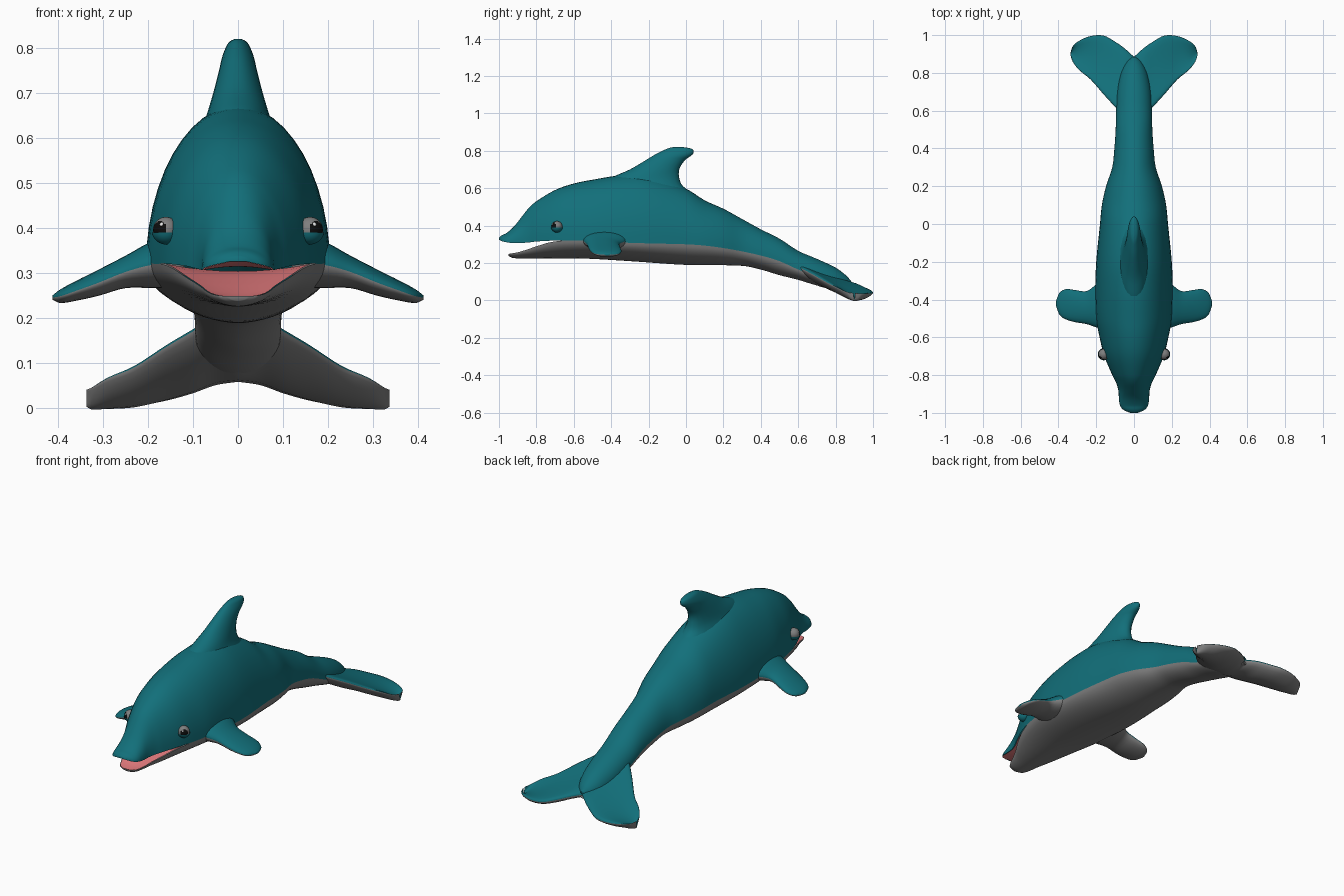
import bpy, bmesh, math
from mathutils import Vector

if "Cube" in bpy.data.objects:
    bpy.data.objects.remove(bpy.data.objects["Cube"])


def material(name, rgb):
    m = bpy.data.materials.new(name)
    m.diffuse_color = (*rgb, 1)
    m.use_nodes = True
    m.node_tree.nodes["Principled BSDF"].inputs["Base Color"].default_value = m.diffuse_color
    return m


TEAL = material("teal skin", (0.006, 0.16, 0.195))
GREY = material("grey belly", (0.21, 0.21, 0.21))
PINK = material("pink mouth", (0.78, 0.2, 0.21))
BLACK = material("black pupil", (0.004, 0.004, 0.004))
WHITE = material("white glint", (0.9, 0.9, 0.9))


def sample(table, u):
    """Smooth (cubic) lookup of the table columns at first-column value u."""
    n = len(table)
    i = max(0, min(n - 2, sum(r[0] <= u for r in table) - 1))
    a, b = table[i], table[i + 1]
    h = b[0] - a[0]
    s = min(1, max(0, (u - a[0]) / h))

    def slope(k, c):
        p, q = table[max(k - 1, 0)], table[min(k + 1, n - 1)]
        return (q[c] - p[c]) / (q[0] - p[0])
    out = []
    for c in range(1, len(a)):
        out.append((2*s**3 - 3*s*s + 1) * a[c] + (s**3 - 2*s*s + s) * h * slope(i, c)
                   + (3*s*s - 2*s**3) * b[c] + (s**3 - s*s) * h * slope(i + 1, c))
    return out


def dense(table, k=4):
    us = []
    for a, b in zip(table, table[1:]):
        us += [a[0] + (b[0] - a[0]) * j / k for j in range(k)]
    return us + [table[-1][0]]


def finish(name, bm, mats, mirror=False):
    me = bpy.data.meshes.new(name)
    bm.to_mesh(me)
    bm.free()
    for m in mats:
        me.materials.append(m)
    for p in me.polygons:
        p.use_smooth = True
    ob = bpy.data.objects.new(name, me)
    bpy.context.collection.objects.link(ob)
    if mirror:
        ob.modifiers.new("mirror", 'MIRROR').use_axis[0] = True
    return ob


def loft(name, rings, mats, closed=False, mirror=False, caps=(0, -1)):
    bm = bmesh.new()
    vs = [[bm.verts.new(p) for p in r] for r in rings]
    n = len(rings[0])
    for a, b in zip(vs, vs[1:]):
        for j in range(n if closed else n - 1):
            k = (j + 1) % n
            f = bm.faces.new((a[j], b[j], b[k], a[k]))
            # upper half of a closed ring takes the first colour, lower the second
            f.material_index = int(len(mats) > 1 and j >= n // 2)
    for c in caps:
        bm.faces.new(vs[c])
    if closed:
        bmesh.ops.recalc_face_normals(bm, faces=bm.faces)
    return finish(name, bm, mats, mirror)


# Body tables: y, half width, top height, colour seam height
BACK = [(-1, .02, .335, .325), (-.985, .055, .348, .317), (-.96, .074, .36, .311),
        (-.92, .08, .395, .306), (-.88, .083, .445, .307), (-.84, .095, .495, .31),
        (-.8, .115, .53, .315), (-.7, .157, .59, .32), (-.6, .182, .625, .32),
        (-.5, .2, .645, .32), (-.35, .205, .668, .31), (-.2, .2, .665, .305),
        (0, .18, .597, .3), (.1, .17, .535, .293), (.2, .148, .49, .28),
        (.3, .115, .435, .262), (.4, .104, .38, .24), (.5, .097, .33, .21),
        (.6, .095, .265, .165), (.7, .09, .222, .13), (.8, .07, .175, .1),
        (.86, .04, .13, .085), (.885, .012, .1, .08)]
w0, _, z0 = sample(BACK, -.66)
# Lower jaw: y, half width, lip height
JAW = [(-.95, .02, .248), (-.94, .045, .25), (-.9, .066, .257), (-.85, .086, .272),
       (-.8, .113, .289), (-.73, .145, .31), (-.66, w0, z0)]
# Underside: y, lowest height
KEEL = [(-.95, .238), (-.93, .228), (-.9, .225), (-.6, .225), (-.5, .222), (-.3, .21),
        (0, .19), (.3, .185), (.4, .165), (.5, .135), (.6, .11), (.7, .08), (.8, .062),
        (.885, .065)]
N = 24

# Back and upper beak
rings = []
for y in dense(BACK):
    w, zt, zb = sample(BACK, y)
    rings.append([(w * math.cos(math.pi*j/N), y, zb + (zt - zb) * math.sin(math.pi*j/N))
                  for j in range(N + 1)])
loft("back", rings, [TEAL])

# Belly and lower jaw
rings = []
for y in dense(JAW)[:-1] + [u for u in dense(BACK) if u >= -.66]:
    if y < -.66:
        w, zl = sample(JAW, y)
    else:
        w, _, zl = sample(BACK, y)
    zk = sample(KEEL, y)[0]
    ring = []
    for j in range(N + 1):
        c, s = math.cos(math.pi*j/N), math.sin(math.pi*j/N)
        ring.append((-w * math.copysign(abs(c)**1.15, c), y, zl - (zl - zk) * s))
    rings.append(ring)
loft("belly", rings, [GREY])

# Mouth lining: roof under the beak, floor on the jaw
rings = []
for y in [u for u in dense(BACK) if u <= -.64]:
    w, _, zb = sample(BACK, y)
    rings.append([(-w * .97 * (j/4 - 1), y, zb + .1 * w * (1 - (j/4 - 1)**2)) for j in range(9)])
loft("mouth_roof", rings, [PINK], caps=())
rings = []
for y in dense(JAW):
    w, zl = sample(JAW, y)
    rings.append([(-w * .97 * (j/4 - 1), y, zl - .1 * w * (1 - (j/4 - 1)**2)) for j in range(9)])
loft("mouth_floor", rings, [PINK], caps=())


def fin(name, table, mats, upright=False, cup=0, **kw):
    """Rows: span, front y, front z, rear y, rear z, half thickness."""
    rings = []
    for u in dense(table):
        yf, zf, yr, zr, th = sample(table, u)
        ring = []
        for j in range(N):
            c, s = math.cos(2*math.pi*j/N), math.sin(2*math.pi*j/N)
            y = (yf + yr)/2 - (yr - yf)/2 * c
            z = (zf + zr)/2 - (zr - zf)/2 * c
            ring.append((th * s, y, z) if upright else (u, y, z + th * s - cup * s * s))
        rings.append(ring)
    return loft(name, rings, mats, closed=True, **kw)


# Dorsal fin
DORSAL = [(.55, -.45, .07, .1), (.61, -.43, -.015, .085), (.65, -.41, -.035, .07),
          (.7, -.3, -.036, .055), (.75, -.215, -.005, .042), (.78, -.165, .035, .035),
          (.805, -.115, .038, .025), (.815, -.09, .015, .017), (.82, -.065, -.02, .006)]
fin("dorsal_fin", [(z, a, z, b, z, t) for z, a, b, t in DORSAL], [TEAL], upright=True)

# Tail flukes
fin("tail_flukes", [(0, .55, .2, .885, .085, .035), (.05, .57, .2, .93, .075, .035),
                    (.1, .62, .17, .965, .06, .034), (.16, .685, .135, .997, .045, .03),
                    (.23, .765, .09, .995, .038, .025), (.29, .815, .065, .97, .036, .018),
                    (.325, .86, .045, .94, .036, .01), (.337, .895, .04, .905, .04, .003)],
    [TEAL, GREY], cup=.034, mirror=True, caps=(-1,))

# Side flippers
fin("flippers", [(.12, -.56, .325, -.3, .325, .06), (.19, -.55, .318, -.315, .318, .052),
                 (.25, -.53, .302, -.355, .302, .036), (.31, -.52, .278, -.35, .278, .029),
                 (.36, -.505, .26, -.345, .26, .022), (.395, -.48, .248, -.365, .248, .015),
                 (.412, -.435, .245, -.405, .245, .005)],
    [TEAL, GREY], mirror=True)


def ball(name, centre, r, mats, rule=None, keep=None):
    bm = bmesh.new()
    bmesh.ops.create_uvsphere(bm, u_segments=32, v_segments=20, radius=r)
    if keep:
        bmesh.ops.delete(bm, geom=[f for f in bm.faces if not keep(f.calc_center_median())],
                         context='FACES')
    for f in bm.faces:
        if rule:
            f.material_index = int(rule(f.calc_center_median().normalized()))
    bmesh.ops.translate(bm, verts=bm.verts, vec=centre)
    return finish(name, bm, mats, mirror=True)


# Eyes: grey ball with black pupil, teal lower lid, white glint
eye = Vector((.16, -.69, .395))
look = Vector((.62, -.78, .12)).normalized()
ball("eyes", eye, .029, [GREY, BLACK], rule=lambda n: n.dot(look) > .78)
ball("lower_eyelids", eye, .032, [TEAL], keep=lambda p: p.z < -.006)
ball("eye_glints", eye + Vector((.35, -.82, .45)).normalized() * .026, .005, [WHITE])
